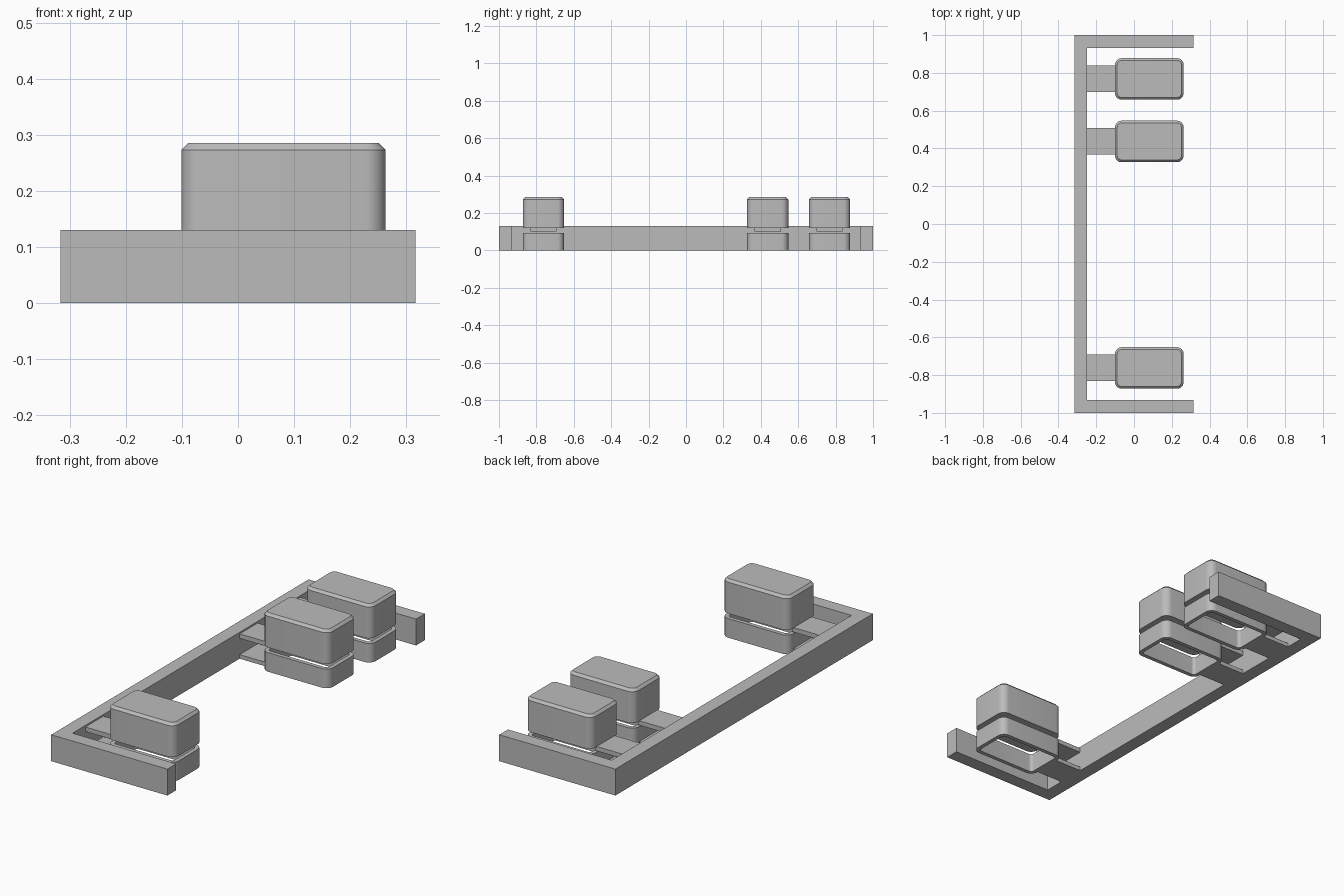
import bpy, bmesh
from math import sin, cos, pi, radians

cube = bpy.data.objects.get("Cube")
if cube:
    bpy.data.objects.remove(cube, do_unlink=True)

grey = bpy.data.materials.new("plain_grey")
grey.use_nodes = True
grey.diffuse_color = (0.5, 0.5, 0.5, 1)
grey.node_tree.nodes["Principled BSDF"].inputs["Base Color"].default_value = (0.5, 0.5, 0.5, 1)


def finish(name, bm, smooth=False):
    bmesh.ops.recalc_face_normals(bm, faces=bm.faces)
    mesh = bpy.data.meshes.new(name)
    bm.to_mesh(mesh)
    bm.free()
    mesh.materials.append(grey)
    obj = bpy.data.objects.new(name, mesh)
    bpy.context.collection.objects.link(obj)
    if smooth:
        bpy.ops.object.select_all(action='DESELECT')
        obj.select_set(True)
        bpy.context.view_layer.objects.active = obj
        bpy.ops.object.shade_smooth_by_angle(angle=radians(30))
    return obj


def prism(name, outline, z0, z1):
    bm = bmesh.new()
    base = bm.faces.new([bm.verts.new((x, y, z0)) for x, y in outline])
    top = bmesh.ops.extrude_face_region(bm, geom=[base], use_keep_orig=True)
    verts = [g for g in top["geom"] if isinstance(g, bmesh.types.BMVert)]
    bmesh.ops.translate(bm, verts=verts, vec=(0, 0, z1 - z0))
    return finish(name, bm)


def box(name, x0, x1, y0, y1, z0, z1):
    return prism(name, [(x0, y0), (x1, y0), (x1, y1), (x0, y1)], z0, z1)


def rounded_loop(bm, cy, z, inset, steps=8):
    # Rounded rectangle shared by the caps and the sleeves
    r = max(KEY_R - inset, 0.012)
    hx, hy = KEY_HX - inset - r, KEY_HY - inset - r
    loop = []
    for q, (sx, sy) in enumerate([(1, 1), (-1, 1), (-1, -1), (1, -1)]):
        for i in range(steps + 1):
            a = (q + i / steps) * pi / 2
            loop.append(bm.verts.new((KEY_X + sx * hx + r * cos(a),
                                      cy + sy * hy + r * sin(a), z)))
    return loop


def bridge(bm, a, b):
    n = len(a)
    for i in range(n):
        j = (i + 1) % n
        bm.faces.new((a[i], a[j], b[j], b[i]))


KEY_X, KEY_HX, KEY_HY, KEY_R = 0.081, 0.182, 0.11, 0.036
WALL, CHAMFER = 0.02, 0.012
GAP_LOW, GAP_HIGH, TOP = 0.094, 0.119, 0.285


def key_cap(name, cy):
    bm = bmesh.new()
    loops = [rounded_loop(bm, cy, z, inset) for z, inset in
             ((GAP_HIGH, 0), (TOP - CHAMFER, 0), (TOP, CHAMFER))]
    for a, b in zip(loops, loops[1:]):
        bridge(bm, a, b)
    bm.faces.new(loops[0])
    bm.faces.new(loops[-1])
    finish(name, bm, True)


def key_sleeve(name, cy):
    # Open tube below the cap
    bm = bmesh.new()
    loops = [rounded_loop(bm, cy, z, inset) for z, inset in
             ((0, 0), (GAP_LOW, 0), (GAP_LOW, WALL), (0, WALL))]
    for i in range(4):
        bridge(bm, loops[i], loops[(i + 1) % 4])
    finish(name, bm, True)


# C-shaped frame: long rail with an arm at each end
X, Y, T = 0.316, 1.0, 0.068
prism("frame", [(-X, -Y), (X, -Y), (X, T - Y), (T - X, T - Y),
                (T - X, Y - T), (X, Y - T), (X, Y), (-X, Y)], 0, 0.13)

# Three keys, each joined to the rail by an upper and a lower tab
for label, cy in (("front", -0.762), ("middle", 0.437), ("back", 0.768)):
    key_cap(label + "_key_cap", cy)
    key_sleeve(label + "_key_sleeve", cy)
    box(label + "_upper_tab", T - X, -0.095, cy - 0.07, cy + 0.07, 0.1, 0.122)
    box(label + "_lower_tab", T - X, -0.09, cy - 0.07, cy + 0.07, 0, 0.02)
